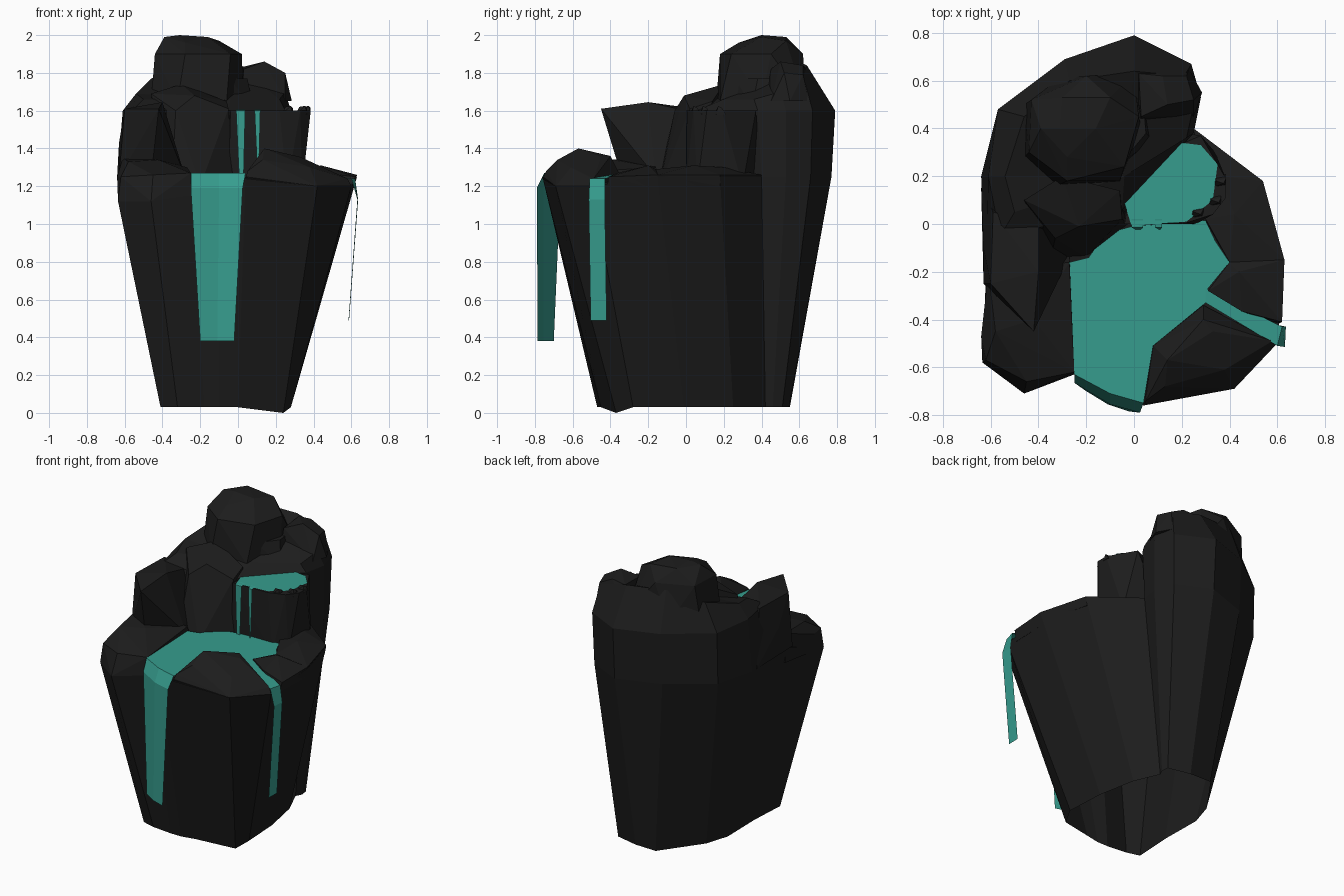
import bpy, bmesh


def material(name, colour):
    m = bpy.data.materials.new(name)
    m.diffuse_color = (*colour, 1)
    return m


ROCK = material("dark rock", (0.012, 0.012, 0.012))
WATER = material("teal water", (0.037, 0.335, 0.27))


def finish(name, bm, mat):
    me = bpy.data.meshes.new(name)
    bm.to_mesh(me)
    bm.free()
    me.materials.append(mat)
    ob = bpy.data.objects.new(name, me)
    bpy.context.collection.objects.link(ob)
    return ob


def column(name, rings, skip):
    """Rock shell with a top cap and open foot; skip = hidden sides of the lowest band."""
    bm = bmesh.new()
    vs = [[bm.verts.new(p) for p in r] for r in rings]
    n = len(vs[0])
    for band, (a, b) in enumerate(zip(vs, vs[1:])):
        for i in range(n):
            if band or i not in skip:
                j = (i + 1) % n
                bm.faces.new((a[i], a[j], b[j], b[i]))
    cap = bm.faces.new(vs[-1])
    bmesh.ops.recalc_face_normals(bm, faces=bm.faces)
    bmesh.ops.triangulate(bm, faces=[cap])
    return finish(name, bm, ROCK)


def sheet(name, rows):
    """Thin water strip through rows of points, listed from the top down."""
    bm = bmesh.new()
    vs = [[bm.verts.new(p) for p in r] for r in rows]
    for a, b in zip(vs, vs[1:]):
        for i in range(len(a) - 1):
            bm.faces.new((b[i], b[i + 1], a[i + 1], a[i]))
    return finish(name, bm, WATER)


def rock(name, pts):
    """Faceted boulder: convex hull of a few points."""
    bm = bmesh.new()
    for p in pts:
        bm.verts.new(p)
    bmesh.ops.convex_hull(bm, input=bm.verts)
    loose = [v for v in bm.verts if not v.link_faces]
    bmesh.ops.delete(bm, geom=loose, context='VERTS')
    bmesh.ops.recalc_face_normals(bm, faces=bm.faces)
    return finish(name, bm, ROCK)


def pool(name, z, outline):
    bm = bmesh.new()
    f = bm.faces.new([bm.verts.new((x, y, z)) for x, y in outline])
    f.normal_update()
    if f.normal.z < 0:
        f.normal_flip()
    return finish(name, bm, WATER)


def at(z, outline):
    return [(x, y, z) for x, y in outline]


# Front column, tapering downward
front_base = at(0.03, [(-.395, -.17), (-.41, -.43), (-.32, -.455), (-.18, -.47), (-.1, -.47), (0, -.45)])
front_base += [(.24, -.37, 0)]
front_base += at(0.03, [(.28, -.28), (.265, -.01), (.215, .25), (.14, .42), (0, .1)])
front_rim = [(-.62, -.22, 1.25), (-.635, -.58, 1.12), (-.46, -.71, 1.12), (-.25, -.63, 1.15),
             (-.1, -.71, 1.22), (.04, -.76, 1.25), (.42, -.69, 1.2), (.6, -.5, 1.2),
             (.63, -.15, 1.25), (.54, .18, 1.25), (.25, .4, 1.25), (0, .02, 1.25)]
column("front_column", [front_base, front_rim], (10, 11))

# Back column, taller, with a sloped shoulder
column("back_column", [
    at(0.03, [(-.395, -.17), (-.4, .12), (-.35, .28), (-.156, .55), (0, .545), (.155, .51), (.16, .46), (.14, .42), (0, .1)]),
    at(1.25, [(-.62, -.22), (-.64, .2), (-.57, .47), (-.29, .67), (0, .77), (.23, .66), (.28, .53), (.25, .4), (0, .02)]),
    at(1.60, [(-.56, -.05), (-.61, .2), (-.57, .48), (-.29, .69), (0, .79), (.24, .67), (.28, .53), (.25, .38), (-.05, .06)]),
    [(-.5, .05, 1.66), (-.54, .2, 1.69), (-.46, .45, 1.77), (-.27, .6, 1.86), (0, .64, 1.84),
     (.21, .62, 1.79), (.25, .5, 1.7), (.22, .36, 1.66), (-.04, .2, 1.66)]], (7, 8))

# Summit boulders
rock("summit_boulder",
     at(1.65, [(-.46, .28), (-.46, .5), (-.3, .62), (0, .63), (.03, .4), (-.06, .18), (-.32, .16)])
     + at(1.9, [(-.44, .3), (-.43, .52), (-.2, .62), (.02, .45), (-.04, .24), (-.28, .18)])
     + [(-.39, .4, 1.99), (-.31, .4, 2), (-.16, .4, 1.99), (-.1, .53, 1.97), (-.3, .53, 1.99), (-.28, .28, 1.96)])
rock("summit_side_boulder",
     at(1.65, [(.02, .42), (.25, .45), (.285, .55), (.23, .65), (-.02, .71)])
     + [(.03, .45, 1.82), (.14, .5, 1.86), (.25, .52, 1.8), (.02, .63, 1.83), (.12, .62, 1.84), (.22, .62, 1.79)])
rock("summit_ledge",
     at(1.62, [(-.1, .2), (.08, .35), (.05, .5), (-.1, .4)])
     + at(1.77, [(-.05, .26), (.05, .38), (.04, .5), (-.1, .4)]))

# Left side: low rim, overhanging spire and the rock beside the falls
rock("left_rim_rock",
     [(-.635, -.58, 1.12), (-.46, -.71, 1.12), (-.25, -.63, 1.15), (-.61, -.2, 1.15), (-.27, -.1, 1.15),
      (-.64, -.47, 1.25), (-.62, -.57, 1.25), (-.45, -.66, 1.26), (-.25, -.62, 1.27), (-.58, -.45, 1.33),
      (-.42, -.4, 1.34), (-.27, -.43, 1.28), (-.27, -.16, 1.3), (-.61, -.2, 1.35)])
rock("left_spire",
     at(1.25, [(-.63, -.25), (-.46, -.34), (-.28, -.16), (-.64, .15), (-.3, .1)])
     + [(-.63, -.1, 1.43), (-.6, -.25, 1.61), (-.42, -.45, 1.61), (-.4, -.2, 1.645),
        (-.59, .05, 1.61), (-.4, .0, 1.6)])
rock("cascade_side_rock",
     at(1.2, [(-.35, -.15), (-.2, -.14), (-.12, -.04), (-.02, 0), (-.4, .1)])
     + [(-.33, -.06, 1.6), (-.23, -.01, 1.68), (-.05, .02, 1.61),
        (-.06, .14, 1.65), (-.3, .2, 1.74), (-.46, .1, 1.69)])

# Pedestal of the upper pool with crags on its edge
rock("upper_pool_pedestal",
     at(1.2, [(-.05, 0), (.26, .0), (.34, .06), (.34, .3), (.1, .4)])
     + at(1.6, [(-.04, 0), (.22, .005), (.33, .04), (.385, .11), (.385, .19), (.28, .37), (0, .25)]))
for i, (x, y) in enumerate([(.27, .04), (.345, .09), (.365, .17)]):
    rock(f"upper_rim_crag_{i + 1}",
         at(1.58, [(x - .04, y - .02), (x + .02, y - .01), (x + .02, y + .04), (x - .03, y + .03)])
         + [(x + .01, y, 1.625), (x - .02, y + .01, 1.62), (x + .02, y + .02, 1.615)])

# Right side rim rocks, split where the side stream runs out
rock("right_rear_rim_rock",
     at(1.2, [(.4, -.16), (.3, .01), (.25, .39), (.53, .18), (.61, -.15)])
     + [(.63, -.15, 1.26), (.54, .18, 1.26), (.25, .4, 1.26), (.4, -.16, 1.29), (.3, .02, 1.29),
        (.42, .04, 1.31), (.36, .2, 1.3)])
rock("right_rim_rock",
     at(1.18, [(.4, -.16), (.31, -.28), (.6, -.42), (.61, -.15)])
     + [(.63, -.15, 1.26), (.62, -.41, 1.25), (.31, -.28, 1.28), (.45, -.365, 1.27),
        (.4, -.16, 1.29), (.44, -.2, 1.31)])
rock("front_right_rim_rock",
     [(.04, -.76, 1.24), (.42, -.69, 1.2), (.6, -.5, 1.2), (.08, -.51, 1.24), (.29, -.34, 1.24),
      (.05, -.74, 1.28), (.13, -.68, 1.34), (.14, -.57, 1.4), (.33, -.45, 1.355), (.29, -.4, 1.36),
      (.38, -.61, 1.3), (.58, -.49, 1.24)])

# Water: pools
pool("lower_pool", 1.27, [(-.27, -.16), (-.28, -.43), (-.25, -.63), (-.1, -.71), (.04, -.75), (.08, -.51),
                          (.3, -.33), (.31, -.27), (.4, -.16), (.34, -.07), (.3, .015), (-.01, -.01),
                          (-.12, -.04), (-.19, -.14)])
pool("upper_pool", 1.606, [(-.01, -.01), (-.05, .12), (0, .22), (.2, .34), (.28, .33), (.35, .25),
                           (.33, .1), (.22, .01)])

# Water: thin falling sheets
sheet("front_waterfall", [
    at(1.27, [(-.25, -.63), (-.1, -.71), (.04, -.75)]),
    at(1.19, [(-.25, -.665), (-.1, -.755), (.025, -.79)]),
    at(0.38, [(-.2, -.70), (-.11, -.755), (-.02, -.785)])])
sheet("side_waterfall", [
    at(1.272, [(.3, -.33), (.3, -.27)]),
    at(1.24, [(.6, -.51), (.62, -.43)]),
    at(1.13, [(.632, -.515), (.636, -.43)]),
    at(0.49, [(.585, -.505), (.588, -.42)])])
for i, (x0, x1) in enumerate([(-.01, .038), (.088, .118)]):
    sheet(f"upper_trickle_{i + 1}", [
        at(1.607, [(x0, .02), (x1, .02)]),
        at(1.6, [(x0, -.015), (x1, -.015)]),
        at(1.27, [(x0 + .015, -.022), (x1 - .008, -.022)])])
